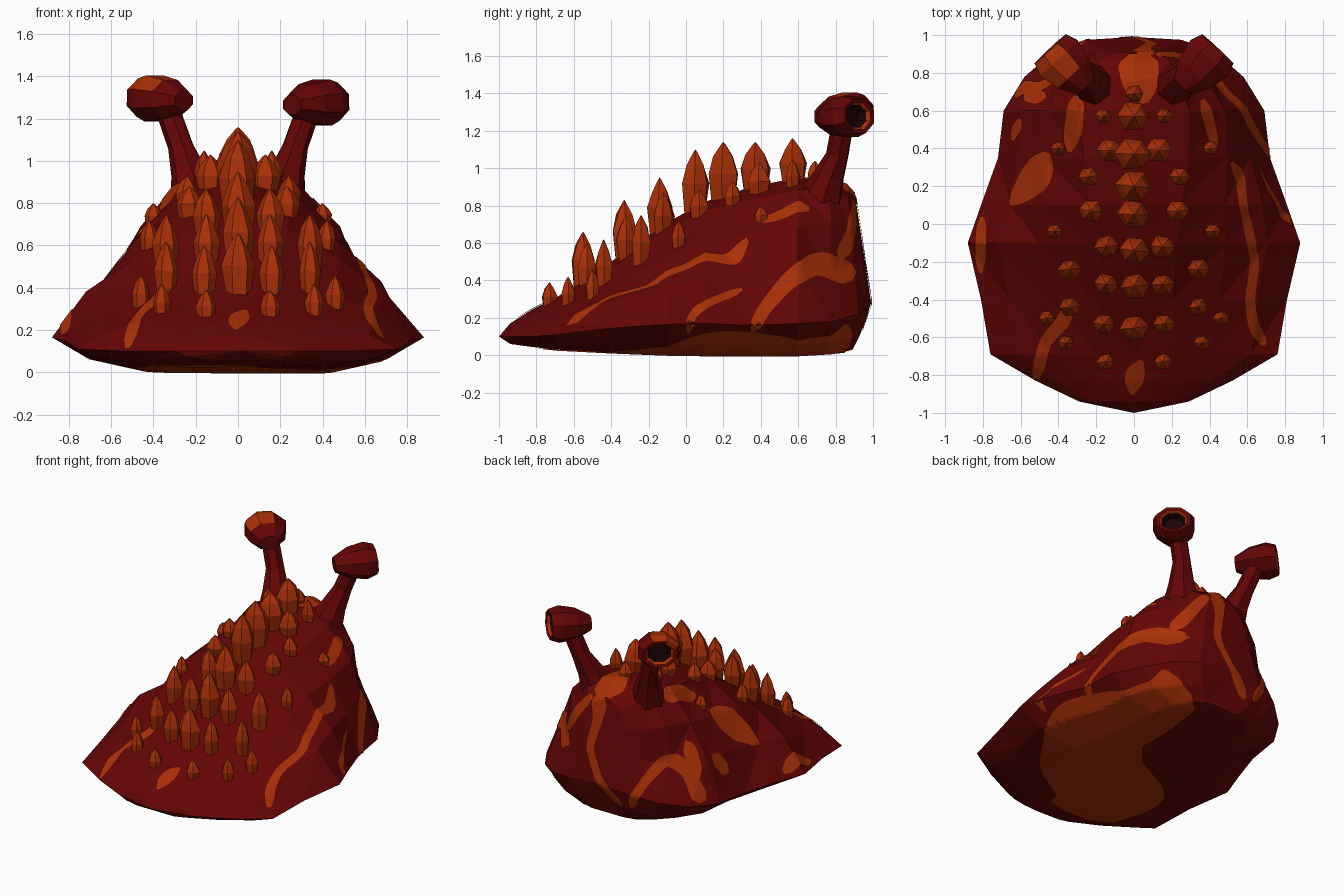
import bpy, bmesh, math, random
from mathutils import Vector
from mathutils.bvhtree import BVHTree

random.seed(4)
cube = bpy.data.objects.get("Cube")
if cube:
    bpy.data.objects.remove(cube)


def material(name, rgb):
    m = bpy.data.materials.new(name)
    m.use_nodes = True
    m.diffuse_color = (*rgb, 1)
    m.node_tree.nodes["Principled BSDF"].inputs["Base Color"].default_value = (*rgb, 1)
    return m


RED = material("dark red skin", (0.128, 0.0015, 0.0015))
ORANGE = material("burnt orange", (0.4, 0.029, 0.002))
BLACK = material("pupil black", (0.01, 0.001, 0.001))
MATS = [RED, ORANGE, BLACK]


def finish(name, bm, normals=True):
    if normals:
        bmesh.ops.recalc_face_normals(bm, faces=bm.faces[:])
    me = bpy.data.meshes.new(name)
    bm.to_mesh(me)
    for m in MATS:
        me.materials.append(m)
    ob = bpy.data.objects.new(name, me)
    bpy.context.collection.objects.link(ob)
    return ob


def bridge(bm, a, b, mat=0):
    n = len(a)
    for i in range(n):
        f = bm.faces.new((a[i], a[(i + 1) % n], b[(i + 1) % n], b[i]))
        f.material_index = mat


def fan(bm, ring, tip, mat=0):
    v = bm.verts.new(tip)
    for i in range(len(ring)):
        bm.faces.new((ring[i], ring[(i + 1) % len(ring)], v)).material_index = mat


# Body: lofted sections of (y, half width, rim height, top, bottom, fullness, waist)
SECTIONS = [
    (-0.94, 0.29, 0.10, 0.17, 0.06, 0, 0),
    (-0.83, 0.52, 0.10, 0.24, 0.045, 0, 0),
    (-0.69, 0.76, 0.11, 0.31, 0.03, 0, 0),
    (-0.40, 0.81, 0.145, 0.50, 0.015, 0.1, 0),
    (-0.10, 0.88, 0.165, 0.71, 0.003, 0.1, 0),
    (0.10, 0.81, 0.17, 0.82, 0, 0.3, 0),
    (0.35, 0.72, 0.16, 0.90, 0, 0.8, 0),
    (0.60, 0.69, 0.17, 0.95, 0, 1, 0.2),
    (0.78, 0.58, 0.18, 0.95, 0.01, 1, 0.7),
    (0.92, 0.42, 0.22, 0.91, 0.02, 1, 1),
    (0.975, 0.25, 0.25, 0.86, 0.03, 1, 0.3),
]
bm = bmesh.new()
rings = []
for y, w, rim, top, bot, full, waist in SECTIONS:
    h = top - rim
    half = [(0.5, bot), (0.8, bot + 0.36 * (rim - bot)), (1, rim),
            (0.8 + 0.08 * full - 0.22 * waist, rim + 0.38 * h),
            (0.55 + 0.15 * full - 0.06 * waist, rim + 0.68 * h),
            (0.25 + 0.17 * full, rim + 0.92 * h)]
    loop = [(0, bot)] + half + [(0, top)] + [(-u, z) for u, z in reversed(half)]
    ring = []
    for u, z in loop:
        lean = max(0, (y - 0.75) / 0.23)
        yy = y - lean * (0.12 * max(0, z - 0.25) + 0.5 * max(0, 0.2 - z))
        rough = 0.014 if z > rim and u and -0.8 < y < 0.95 else 0
        ring.append(bm.verts.new((u * w + random.uniform(-rough, rough), yy,
                                  z + random.uniform(-rough, rough))))
    rings.append(ring)
for a, b in zip(rings, rings[1:]):
    bridge(bm, a, b)
fan(bm, rings[0], (0, -1, 0.1))
fan(bm, rings[-1], (0, 0.99, 0.28))
bmesh.ops.triangulate(bm, faces=bm.faces[:])
bmesh.ops.recalc_face_normals(bm, faces=bm.faces[:])
tree = BVHTree.FromBMesh(bm)
finish("body", bm)

# Painted markings: thin ribbons laid on the skin from one side
SIDES = {
    "top": (lambda a, b: (a, b, 3), (0, 0, -1)),
    "under": (lambda a, b: (a, b, -3), (0, 0, 1)),
    "left": (lambda a, b: (3, a, b), (-1, 0, 0)),
    "back": (lambda a, b: (a, 3, b), (0, -1, 0)),
}


def marking(side, *points):
    place, ray = SIDES[side]
    ray = Vector(ray)
    path = []
    for p, q in zip(points, points[1:]):
        p, q = Vector(p), Vector(q)
        n = max(2, int((q - p).xy.length / 0.02))
        path += [p.lerp(q, i / n) for i in range(n)]
    path.append(Vector(points[-1]))
    for _ in range(6):
        path[1:-1] = [(path[i - 1] + path[i] * 2 + path[i + 1]) / 4 for i in range(1, len(path) - 1)]
    cols = max(4, int(max(p[2] for p in points) / 0.025))
    bm = bmesh.new()
    rows = []
    last = len(path) - 1
    for i, p in enumerate(path):
        t = (path[min(i + 1, last)] - path[max(i - 1, 0)]).xy.normalized()
        width = p.z * min(1, 0.4 + 0.25 * min(i, last - i))
        row = []
        for c in range(cols + 1):
            s = (c / cols - 0.5) * width
            hit, nor, _, _ = tree.ray_cast(Vector(place(p.x - t.y * s, p.y + t.x * s)), ray)
            row.append(bm.verts.new(hit + nor * 0.006) if hit else None)
        rows.append(row)
    for r, s in zip(rows, rows[1:]):
        for c in range(cols):
            quad = (r[c], r[c + 1], s[c + 1], s[c])
            if None in quad or max((v.co - quad[0].co).length for v in quad) > 0.2:
                continue
            f = bm.faces.new(quad)
            f.material_index = 1
            f.normal_update()
            if f.normal.dot(ray) > 0:
                f.normal_flip()
    finish("marking_" + side, bm, normals=False)


marking("top", (0.51, 0.33, 0.05), (0.56, 0.26, 0.06), (0.575, 0.1, 0.045), (0.61, -0.06, 0.05),
        (0.64, -0.2, 0.05), (0.61, -0.4, 0.05), (0.63, -0.54, 0.06), (0.69, -0.64, 0.06))
marking("left", (0.01, 0.12, 0.05), (0.03, 0.22, 0.05), (0.12, 0.28, 0.04), (0.3, 0.35, 0.04))
marking("top", (0.36, 0.66, 0.06), (0.4, 0.53, 0.06), (0.43, 0.4, 0.05))
marking("left", (0.35, 0.12, 0.06), (0.42, 0.25, 0.07), (0.55, 0.4, 0.09), (0.7, 0.5, 0.13), (0.9, 0.42, 0.13))
marking("top", (-0.3, 0.68, 0.08), (-0.32, 0.5, 0.1), (-0.34, 0.38, 0.06))
marking("top", (-0.46, 0.38, 0.1), (-0.52, 0.24, 0.18), (-0.65, 0.1, 0.06))
marking("top", (-0.46, 0.68, 0.08), (-0.58, 0.66, 0.08))
marking("top", (-0.6, 0.56, 0.05), (-0.64, 0.44, 0.05))
marking("top", (-0.8, 0.04, 0.05), (-0.81, -0.1, 0.06), (-0.81, -0.26, 0.05))
marking("top", (-0.34, -0.4, 0.05), (-0.36, -0.5, 0.08), (-0.47, -0.62, 0.06), (-0.52, -0.82, 0.07))
marking("top", (0.04, -0.72, 0.06), (0, -0.8, 0.12), (-0.01, -0.9, 0.05))
marking("top", (0.02, 0.9, 0.22), (0.03, 0.76, 0.2), (0.06, 0.64, 0.1))
marking("back", (0.05, 0.86, 0.15), (0.05, 0.7, 0.07), (0.1, 0.5, 0.06), (0, 0.3, 0.06), (-0.15, 0.14, 0.07))
marking("back", (0.12, 0.84, 0.06), (0.22, 0.72, 0.07), (0.36, 0.52, 0.08))
marking("back", (-0.22, 0.15, 0.06), (-0.32, 0.35, 0.06), (-0.4, 0.5, 0.08), (-0.52, 0.4, 0.06), (-0.62, 0.2, 0.06))
marking("under", (0.3, 0.88, 0.3), (0.36, 0.5, 0.5), (0.43, 0.1, 0.64), (0.2, -0.2, 0.68),
        (-0.15, -0.4, 0.72), (-0.17, -0.8, 0.45))

# Back spikes: leaf-shaped crystals growing from the skin, as (x, y, tip height, radius)
CENTRE = [(-0.55, 0.66, 0.07), (-0.33, 0.83, 0.07), (-0.14, 0.95, 0.072), (0.05, 1.1, 0.08),
          (0.2, 1.14, 0.09), (0.37, 1.14, 0.09), (0.57, 1.16, 0.08), (0.69, 1.04, 0.045)]
PAIRS = [(0.15, -0.12, 0.87, 0.062), (0.15, -0.32, 0.75, 0.058), (0.16, -0.53, 0.6, 0.055),
         (0.15, -0.73, 0.39, 0.045), (0.23, 0.07, 0.88, 0.06), (0.24, 0.25, 0.93, 0.05),
         (0.34, -0.24, 0.75, 0.058), (0.34, -0.44, 0.62, 0.05), (0.36, -0.63, 0.42, 0.04),
         (0.42, -0.04, 0.72, 0.042), (0.46, -0.5, 0.46, 0.042), (0.4, 0.4, 0.8, 0.04),
         (0.13, 0.39, 1.03, 0.065), (0.16, 0.57, 1.05, 0.042)]


def spike(x, y, tip, radius):
    hit = tree.ray_cast(Vector((x, y, 3)), Vector((0, 0, -1)))[0]
    base = min(hit.z - 0.04, tip - 0.1)
    bm = bmesh.new()
    turn = random.uniform(-0.15, 0.15)
    previous = None
    for t, r in ((0, 0.76), (0.48, 1), (0.76, 0.64), (0.96, 0.14)):
        ring = []
        for i in range(6):
            a = turn + math.tau * i / 6
            k = radius * r * random.uniform(0.9, 1.08)
            ring.append(bm.verts.new((x + math.cos(a) * k * 1.1, y + math.sin(a) * k,
                                      base + (tip - base) * t)))
        if previous:
            bridge(bm, previous, ring, 1)
        previous = ring
    fan(bm, previous, (x, y, tip), 1)
    finish("back_spike", bm)


for y, tip, r in CENTRE:
    spike(0, y, tip, r)
for x, y, tip, r in PAIRS:
    for side in (1, -1):
        spike(side * x, y, tip, r)


# Eye stalks and eyes: tubes of (centre, radius), each mirrored across x
def tube(side, steps, mats, sides, axis, wide):
    bm = bmesh.new()
    spin = Vector(axis).to_track_quat("Z", "Y")
    previous = None
    for (centre, r), mat in zip(steps, mats):
        ring = []
        for i in range(sides):
            a = math.tau * (i + 0.5) / sides
            p = Vector(centre) + spin @ Vector((math.cos(a) * r * wide, math.sin(a) * r, 0))
            ring.append(bm.verts.new((p.x * side, p.y, p.z)))
        if previous:
            bridge(bm, previous, ring, mat)
        else:
            bm.faces.new(ring)
        previous = ring
    bm.faces.new(previous).material_index = mats[-1]
    return bm


gaze = Vector((0.68, 0.73, 0.05)).normalized()
for side, label in ((1, "left"), (-1, "right")):
    lift = 0.0 if side > 0 else 0.02
    stalk = [((0.2, 0.72, 0.84), 0.12), ((0.23, 0.76, 0.95), 0.088),
             ((0.27, 0.81, 1.07), 0.062), ((0.33, 0.84, 1.24), 0.06)]
    finish(label + "_eye_stalk", tube(side, stalk, [0] * 4, 7, (0.2, 0.2, 1), 1))
    centre = Vector((0.385, 0.865, 1.275 + lift))
    profile = [(-0.19, 0.05), (-0.09, 0.1), (0.02, 0.118), (0.085, 0.098), (0.08, 0.078),
               (0.062, 0.066), (0.02, 0.05)]
    bm = tube(side, [(centre + gaze * t, r) for t, r in profile], [0, 0, 0, 0, 0, 1, 2], 8, gaze, 1.25)
    # One eye carries an orange patch on its upper outer front
    if side < 0:
        for f in bm.faces:
            c = f.calc_center_median()
            if f.material_index == 0 and c.x < -0.34 and c.y < 0.9 and c.z > 1.3:
                f.material_index = 1
    finish(label + "_eye", bm)
